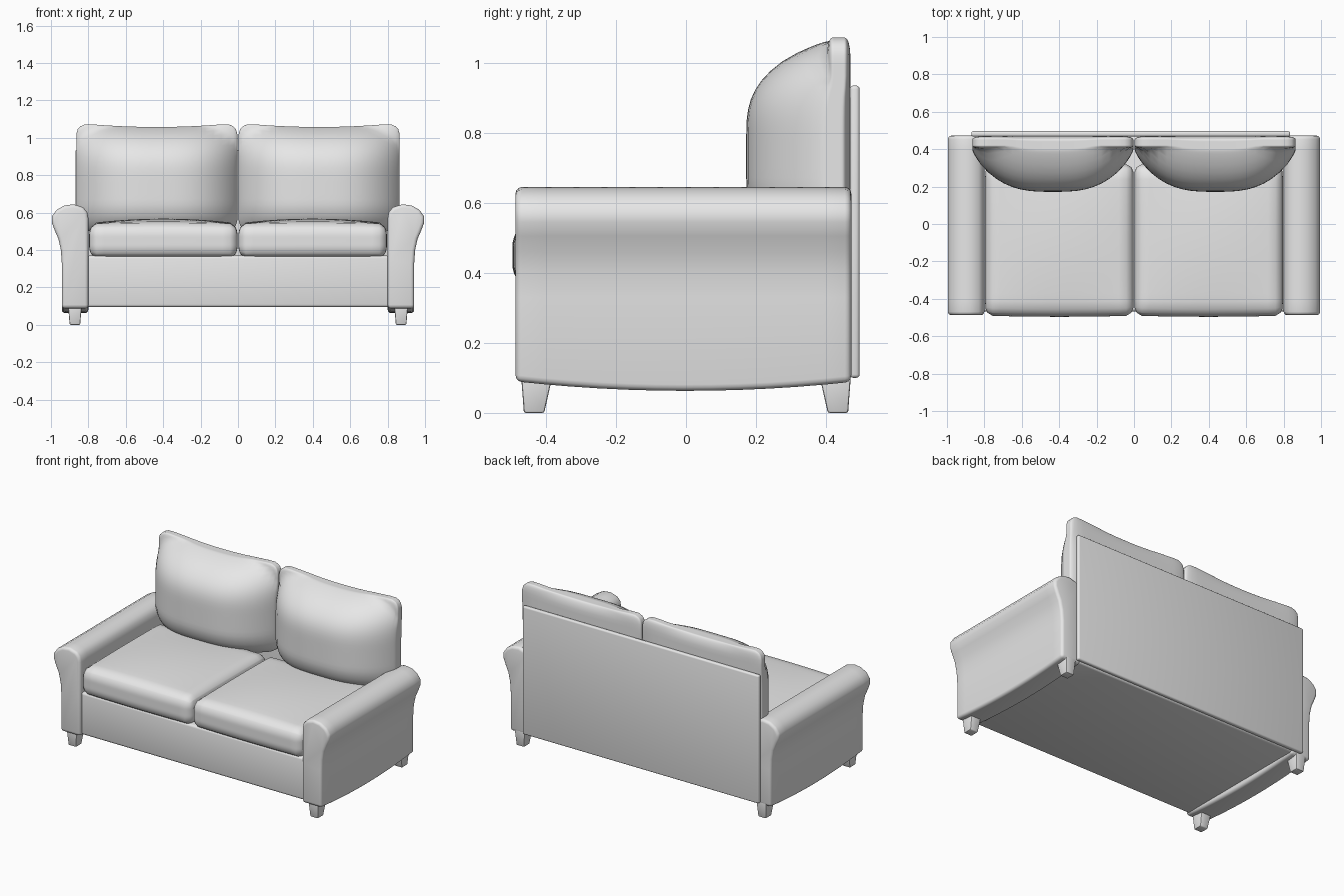
import bpy, bmesh, math
from mathutils import Vector

default = bpy.data.objects.get("Cube")
if default:
    bpy.data.objects.remove(default, do_unlink=True)

# Upholstery colour
fabric = bpy.data.materials.new("light_grey_fabric")
fabric.use_nodes = True
fabric.diffuse_color = (0.8, 0.8, 0.8, 1)
fabric.node_tree.nodes["Principled BSDF"].inputs["Base Color"].default_value = (0.8, 0.8, 0.8, 1)


def finish(name, bm, bevel=0.0, segments=3):
    """Round the sharp edges, then make a smooth-shaded object."""
    bmesh.ops.recalc_face_normals(bm, faces=bm.faces)
    if bevel:
        sharp = [e for e in bm.edges if e.calc_face_angle(0) > math.radians(50)]
        bmesh.ops.bevel(bm, geom=sharp, offset=bevel, segments=segments,
                        profile=0.5, affect='EDGES', clamp_overlap=True)
    mesh = bpy.data.meshes.new(name)
    bm.to_mesh(mesh)
    bm.free()
    mesh.materials.append(fabric)
    obj = bpy.data.objects.new(name, mesh)
    bpy.context.collection.objects.link(obj)
    bpy.ops.object.select_all(action='DESELECT')
    obj.select_set(True)
    bpy.context.view_layer.objects.active = obj
    bpy.ops.object.shade_smooth_by_angle(angle=math.radians(40))
    return obj


def box(name, low, high, bevel):
    bm = bmesh.new()
    bmesh.ops.create_cube(bm, size=1)
    for v in bm.verts:
        v.co = [lo + (c + 0.5) * (hi - lo) for c, lo, hi in zip(v.co, low, high)]
    return finish(name, bm, bevel)


def cushion(name, rounding, shape):
    """Rounded cube in the -1..1 range, passed through a shape function."""
    bm = bmesh.new()
    bmesh.ops.create_cube(bm, size=2)
    bmesh.ops.subdivide_edges(bm, edges=bm.edges[:], cuts=19, use_grid_fill=True)
    for v in bm.verts:
        core = Vector([max(r - 1, min(1 - r, c)) for c, r in zip(v.co, rounding)])
        d = Vector([(c - k) / r for c, k, r in zip(v.co, core, rounding)])
        if d.length > 0:
            d.normalize()
        v.co = shape(*[k + n * r for k, n, r in zip(core, d, rounding)])
    return finish(name, bm)


# Base and back panel
box("base", (-0.81, -0.468, 0.095), (0.81, 0.47, 0.37), 0.015)
box("back_panel", (-0.87, 0.468, 0.10), (0.835, 0.496, 0.935), 0.01)

# Rolled arm outline (x, z), starting at the inner bottom corner
ARM = [(0.80, 0.09), (0.80, 0.35), (0.80, 0.57), (0.807, 0.605), (0.83, 0.63),
       (0.88, 0.645), (0.93, 0.638), (0.97, 0.615), (0.995, 0.58), (0.995, 0.545),
       (0.98, 0.505), (0.96, 0.46), (0.947, 0.40), (0.942, 0.33), (0.942, 0.09)]


def arm(name, side):
    bm = bmesh.new()
    front, back, steps = -0.487, 0.472, 12
    rings = []
    for i in range(steps + 1):
        y = front + (back - front) * i / steps
        sag = 0.027 * (1 - (y / 0.487) ** 2)
        rings.append([bm.verts.new((side * x, y, z - sag if z < 0.1 else z)) for x, z in ARM])
    for a, b in zip(rings, rings[1:]):
        for j in range(len(ARM)):
            k = (j + 1) % len(ARM)
            bm.faces.new((a[j], a[k], b[k], b[j]))
    bm.faces.new(rings[0])
    bm.faces.new(rings[-1])
    finish(name, bm, 0.018)


def leg(name, side, end):
    bm = bmesh.new()
    bmesh.ops.create_cube(bm, size=2)
    for v in bm.verts:
        top = v.co.z > 0
        half_x = 0.038 if top else 0.028
        outer = 0.472 if top else 0.463
        inner = 0.378 if top else 0.405
        v.co = (side * 0.872 + v.co.x * half_x,
                end * (outer if v.co.y * end > 0 else inner),
                0.12 if top else 0)
    finish(name, bm, 0.006, 2)


def seat_shape(side):
    def shape(u, v, w):
        crown = 0.025 * (1 - u * u) * (1 - v * v) if w > 0 else 0
        return (side * (0.399 + 0.397 * u),
                -0.085 + 0.405 * v - (0.006 * (1 - u * u) if v < 0 else 0),
                0.45 + 0.093 * w + crown)
    return shape


def back_shape(side):
    def shape(u, v, w):
        # Front bulges in the middle and leans back towards the top
        fall = abs(u) ** 3 + max(w, 0) ** 3 + 1.2 * max(-w - 0.45, 0) ** 2
        front = 0.172 + 0.2 * min(fall, 1.15)
        dip = 0.022 * (u * u - 0.5) * max(w, 0)
        return (side * (0.434 + 0.43 * u),
                front + (0.47 - front) * (v + 1) / 2,
                0.785 + 0.284 * w + dip)
    return shape


for word, side in (("left", 1), ("right", -1)):
    arm(f"{word}_arm", side)
    cushion(f"{word}_seat_cushion", (0.1, 0.14, 0.75), seat_shape(side))
    cushion(f"{word}_back_cushion", (0.16, 0.5, 0.2), back_shape(side))
    leg(f"{word}_front_leg", side, -1)
    leg(f"{word}_back_leg", side, 1)
